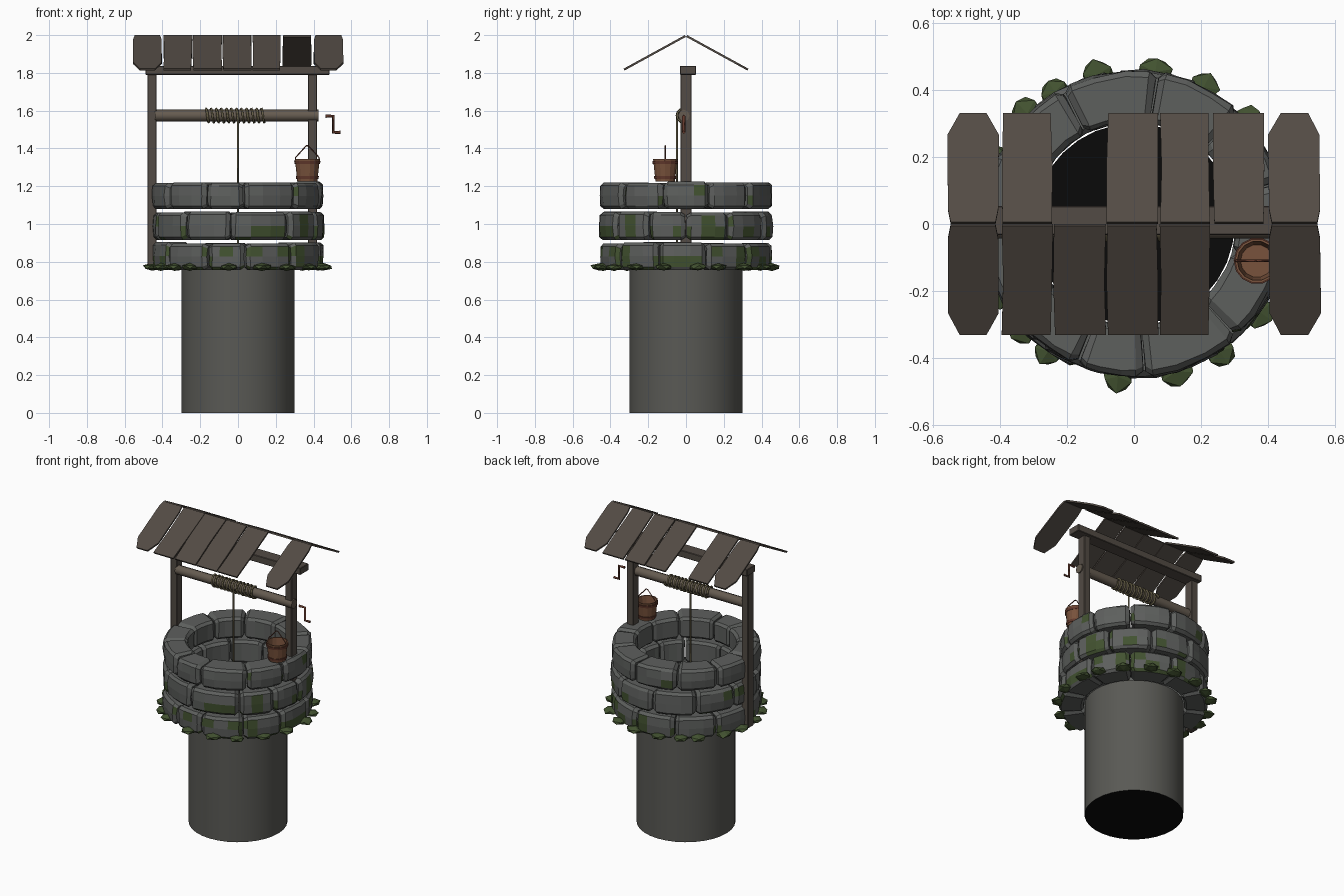
import bpy, bmesh, random
from math import sin, cos, pi, radians
from mathutils import Vector

if "Cube" in bpy.data.objects:
    bpy.data.objects.remove(bpy.data.objects["Cube"])

random.seed(7)


def material(name, r, g, b):
    m = bpy.data.materials.new(name)
    m.diffuse_color = (r, g, b, 1)
    m.use_nodes = True
    m.node_tree.nodes["Principled BSDF"].inputs["Base Color"].default_value = m.diffuse_color
    return m


STONE = material("stone", 0.11, 0.115, 0.11)
SHAFT = material("shaft_stone", 0.10, 0.10, 0.09)
MOSS = material("moss", 0.055, 0.085, 0.03)
WOOD = material("wood", 0.085, 0.07, 0.058)
LOG = material("log", 0.13, 0.105, 0.08)
ROPE = material("rope", 0.13, 0.11, 0.06)
RUST = material("rust", 0.12, 0.04, 0.025)
BUCKET = material("bucket_wood", 0.19, 0.085, 0.045)
BLACK = material("dark_water", 0.003, 0.003, 0.003)


def finish(name, bm, *mats):
    bmesh.ops.recalc_face_normals(bm, faces=bm.faces)
    me = bpy.data.meshes.new(name)
    bm.to_mesh(me)
    bm.free()
    for m in mats:
        me.materials.append(m)
    ob = bpy.data.objects.new(name, me)
    bpy.context.collection.objects.link(ob)
    return ob


def box(name, lo, hi, mat):
    bm = bmesh.new()
    bmesh.ops.create_cube(bm, size=1)
    for v in bm.verts:
        v.co = [(a + b) / 2 + c * (b - a) for a, b, c in zip(lo, hi, v.co)]
    bmesh.ops.bevel(bm, geom=bm.edges[:], offset=0.003, segments=1, affect='EDGES')
    return finish(name, bm, mat)


def lathe(name, profile, n, mat, centre=(0, 0), smooth=False):
    bm = bmesh.new()
    rings = [[bm.verts.new((centre[0] + r * cos(2 * pi * i / n),
                            centre[1] + r * sin(2 * pi * i / n), z))
              for i in range(n)] for r, z in profile]
    for a, b in zip(rings, rings[1:]):
        for i in range(n):
            f = bm.faces.new((a[i], a[(i + 1) % n], b[(i + 1) % n], b[i]))
            f.smooth = smooth
    bmesh.ops.remove_doubles(bm, verts=bm.verts, dist=1e-5)
    return finish(name, bm, mat)


def tube(name, pts, radius, mat, res=0):
    cu = bpy.data.curves.new(name, 'CURVE')
    cu.dimensions = '3D'
    cu.bevel_depth, cu.bevel_resolution, cu.use_fill_caps = radius, res, True
    sp = cu.splines.new('POLY')
    sp.points.add(len(pts) - 1)
    for p, co in zip(sp.points, pts):
        p.co = (*co, 1)
    cu.materials.append(mat)
    ob = bpy.data.objects.new(name, cu)
    bpy.context.collection.objects.link(ob)
    bpy.ops.object.select_all(action='DESELECT')
    bpy.context.view_layer.objects.active = ob
    ob.select_set(True)
    bpy.ops.object.convert(target='MESH')
    return ob


# Underground shaft and dark bottom
lathe("shaft_wall", [(0.30, 0), (0.30, 0.77)], 32, SHAFT, smooth=True)
lathe("shaft_bottom", [(0.30, 0.0), (0.0, 0.0)], 32, BLACK)


# Chamfered wedge stones, with green cells on the outer faces
def stone(bm, a0, a1, z0, z1, wet):
    ri, ro, c = 0.305, 0.455 + random.uniform(-0.008, 0.003), 0.016
    z1 += random.uniform(-0.006, 0.002)
    zm, rm = (z0 + z1) / 2, (ri + ro) / 2
    sec = [(ri, z0 + c), (ri + c, z0), (ro - c, z0), (ro, z0 + c), (ro + 0.004, zm),
           (ro, z1 - c), (ro - c, z1), (ri + c, z1), (ri, z1 - c)]
    d, mid, h = 0.05, (a0 + a1) / 2, (a1 - a0) / 2 - 0.008
    rings = []
    for t, s in ((-h, .8), (-h + d, 1), (-h / 3, 1), (h / 3, 1), (h - d, 1), (h, .8)):
        ring = []
        for r, z in sec:
            r, z = rm + (r - rm) * s, zm + (z - zm) * s
            r += random.uniform(-0.003, 0.003)
            a = mid + t + random.uniform(-0.006, 0.006)
            ring.append(bm.verts.new((r * cos(a), r * sin(a), z)))
        rings.append(ring)
    for a, b in zip(rings, rings[1:]):
        for i in range(9):
            j = (i + 1) % 9
            f = bm.faces.new((a[i], a[j], b[j], b[i]))
            chance = wet * (1.6 if cos(mid) > 0.3 else 0.7)
            if i in (2, 3, 4) and random.random() < chance:
                f.material_index = 1
    bm.faces.new(rings[0])
    bm.faces.new(rings[-1])


rows = (
    ("lower_stones", 0.757, 0.902, 0.28, (14, 47, 82, 116, 150, 182, 215, 249, 275, 309, 341)),
    ("middle_stones", 0.915, 1.066, 0.20, (30, 64, 98, 133, 167, 199, 232, 265, 306, 334, 360)),
    ("upper_stones", 1.080, 1.222, 0.03, (47, 81, 118, 151, 183, 215, 248, 274, 312, 344, 376)),
)
for name, z0, z1, wet, seams in rows:
    bm = bmesh.new()
    for a, b in zip(seams, seams[1:] + (seams[0] + 360,)):
        stone(bm, radians(a), radians(b), z0, z1, wet)
    finish(name, bm, STONE, MOSS)

# Moss clumps around the foot of the stones
bm = bmesh.new()
for ang in (8, 22, 42, 63, 82, 104, 121, 134, 155, 172, 190, 207, 223, 236, 264, 286, 304, 325, 345):
    a = radians(ang)
    for v in bmesh.ops.create_icosphere(bm, subdivisions=1, radius=1)['verts']:
        k = random.uniform(0.82, 1.1)
        r, t = 0.458 + 0.052 * v.co.x * k, 0.054 * v.co.y * k
        v.co = (r * cos(a) - t * sin(a), r * sin(a) + t * cos(a), 0.772 + 0.02 * v.co.z * k)
finish("moss_clumps", bm, MOSS)

# Timber frame
box("left_post", (-0.48, -0.03, 0.76), (-0.432, 0.03, 1.80), WOOD)
box("right_post", (0.37, -0.03, 0.76), (0.418, 0.03, 1.80), WOOD)
box("cross_beam", (-0.49, -0.033, 1.79), (0.485, 0.054, 1.836), WOOD)


# Roof planks, one missing on each slope
def plank(name, x0, x1, side, cut):
    slope = Vector((0, side * 0.325, -0.178))
    under = Vector((0, -side * 0.178, -0.325)).normalized() * 0.011
    j = lambda: random.uniform(-0.004, 0.004)
    if cut:
        pts = [(x0 + .008, 0), (x1 - .008, 0), (x1, .12), (x1 - j(), .80), (x1 - .035, 1),
               (x0 + .035, 1), (x0 + j(), .80), (x0, .12)]
    else:
        pts = [(x0 + j(), 0), (x1 + j(), 0), (x1 + j(), .5), (x1 + j(), 1),
               (x0 + j(), 1), (x0 + j(), .5)]
    bm = bmesh.new()
    top = [bm.verts.new(Vector((x, side * 0.006, 2.0)) + slope * s) for x, s in pts]
    low = [bm.verts.new(v.co + under) for v in top]
    bm.faces.new(top)
    bm.faces.new(low[::-1])
    for i in range(len(top)):
        k = (i + 1) % len(top)
        bm.faces.new((top[i], low[i], low[k], top[k]))
    finish(name, bm, WOOD)


spans = ((-.555, -.405), (-.392, -.245), (-.238, -.086), (-.08, .07), (.08, .225), (.237, .385), (.403, .555))
for side, label, missing in ((-1, "front", 5), (1, "back", 2)):
    for i, (x0, x1) in enumerate(spans):
        if i != missing:
            plank(f"{label}_roof_plank_{i + 1}", x0, x1, side, i in (0, 6))

# Windlass roller with rope coil and hanging rope
ry, rz = -0.012, 1.574
tube("roller", [(-0.44, ry, rz), (0.425, ry, rz)], 0.031, LOG, 2)
turns, steps = 12, 12
coil = [(-0.175 + 0.32 * i / (turns * steps), ry + 0.036 * cos(2 * pi * i / steps),
         rz + 0.036 * sin(2 * pi * i / steps)) for i in range(turns * steps + 1)]
tube("rope_coil", coil, 0.007, ROPE)
tube("hanging_rope", [(0, ry - 0.036, rz), (0, ry - 0.036, 0.75)], 0.006, ROPE)

# Crank handle
tube("crank_handle", [(0.462, ry, 1.571), (0.505, ry, 1.571), (0.505, ry, 1.485), (0.542, ry, 1.485)], 0.009, RUST)

# Bucket with hoops and bail
bc = (0.367, -0.11)
lathe("bucket", [(0, 1.226), (0.053, 1.226), (0.066, 1.345), (0.059, 1.345), (0.049, 1.24), (0, 1.24)],
      14, BUCKET, bc)
for name, z, r in (("lower_hoop", 1.245, 0.056), ("upper_hoop", 1.325, 0.0645)):
    lathe(name, [(r, z - .008), (r + .003, z - .008), (r + .005, z + .008), (r, z + .008), (r, z - .008)],
          14, RUST, bc)
tube("bucket_bail", [(bc[0] - .064, bc[1], 1.33), (bc[0] - .062, bc[1], 1.352), (bc[0] - .006, bc[1], 1.414),
                     (bc[0] + .006, bc[1], 1.414), (bc[0] + .062, bc[1], 1.352), (bc[0] + .064, bc[1], 1.33)],
     0.0035, RUST)
